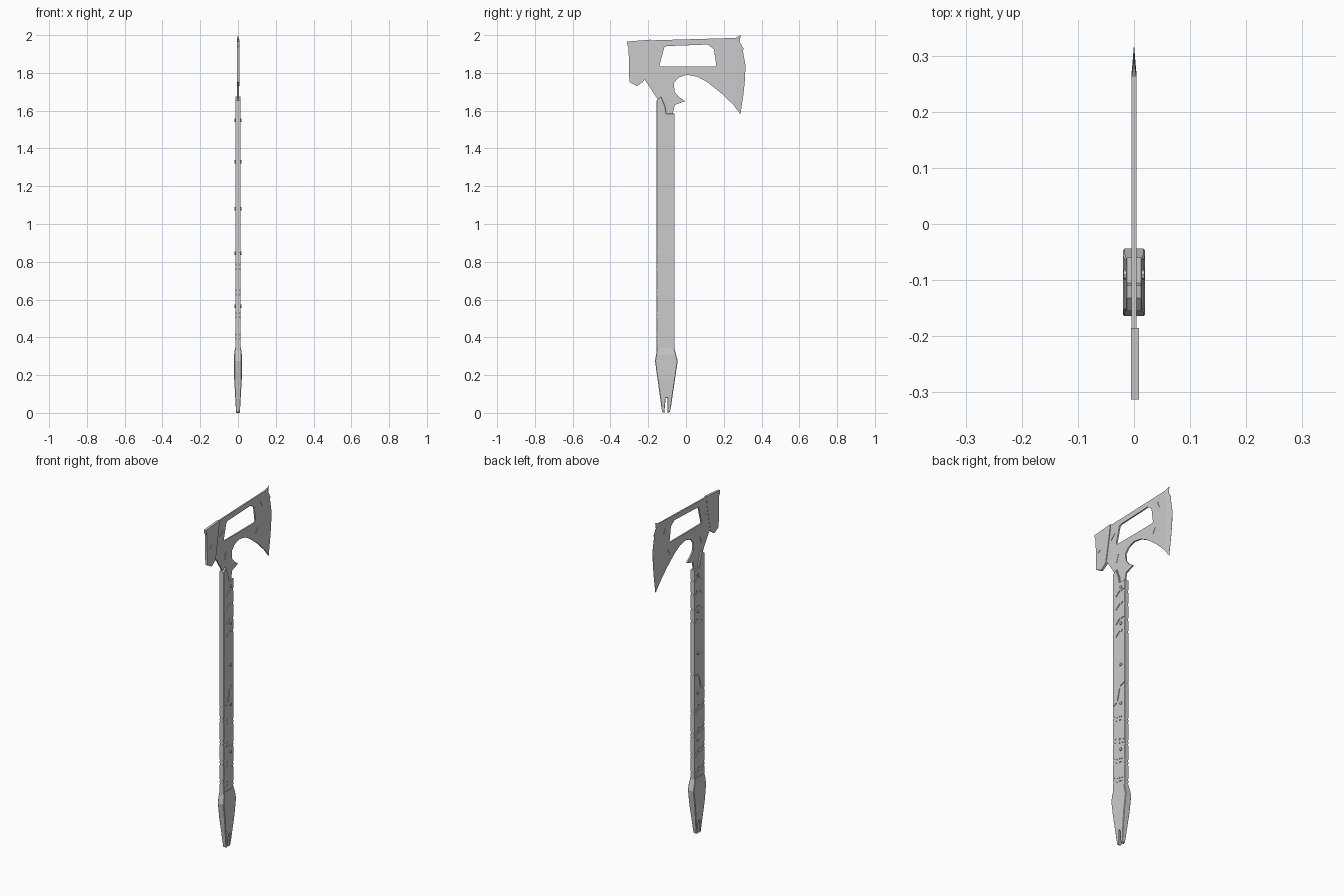
import bpy, bmesh, math
from mathutils import Vector, Matrix

cube = bpy.data.objects.get("Cube")
if cube:
    bpy.data.objects.remove(cube, do_unlink=True)

steel = bpy.data.materials.new("grey_steel")
GREY = (0.6, 0.6, 0.6, 1)
steel.diffuse_color = GREY
steel.use_nodes = True
steel.node_tree.nodes["Principled BSDF"].inputs["Base Color"].default_value = GREY


def finish(bm, name):
    bmesh.ops.recalc_face_normals(bm, faces=bm.faces)
    mesh = bpy.data.meshes.new(name)
    bm.to_mesh(mesh)
    bm.free()
    mesh.materials.append(steel)
    ob = bpy.data.objects.new(name, mesh)
    bpy.context.collection.objects.link(ob)
    return ob


def plate(loops, x0, x1, chamfer=0):
    """Solid plate from outlines in (y, z); extra loops are holes."""
    bm = bmesh.new()
    for loop in loops:
        vs = [bm.verts.new((x0 + chamfer, y, z)) for y, z in loop]
        for a, b in zip(vs, vs[1:] + vs[:1]):
            bm.edges.new((a, b))
    bmesh.ops.triangle_fill(bm, edges=bm.edges[:], use_beauty=True)
    geo = bmesh.ops.extrude_face_region(bm, geom=bm.faces[:])["geom"]
    top = [v for v in geo if isinstance(v, bmesh.types.BMVert)]
    bmesh.ops.translate(bm, verts=top, vec=(x1 - x0 - 2 * chamfer, 0, 0))
    bmesh.ops.recalc_face_normals(bm, faces=bm.faces)
    if chamfer:
        for s in (-1, 1):
            caps = [f for f in bm.faces if f.normal.x * s > 0.99]
            bmesh.ops.inset_region(bm, faces=caps, thickness=chamfer, depth=chamfer)
    return bm


def carve(ob, strokes, surface, depth):
    """Cut shallow slots into both sides; stroke = (y0, z0, y1, z1, width)."""
    bm = bmesh.new()
    for y0, z0, y1, z1, w in strokes:
        a, b = Vector((0, y0, z0)), Vector((0, y1, z1))
        for s in (-1, 1):
            m = (Matrix.Translation((a + b) / 2 + Vector((s * surface, 0, 0)))
                 @ Matrix.Rotation(math.atan2(z1 - z0, y1 - y0), 4, 'X')
                 @ Matrix.Diagonal((2 * depth, (b - a).length, w, 1)))
            bmesh.ops.create_cube(bm, size=1, matrix=m)
    cutter = finish(bm, "slot_cutter")
    mod = ob.modifiers.new("slots", 'BOOLEAN')
    mod.operation, mod.solver, mod.object = 'DIFFERENCE', 'EXACT', cutter
    bpy.context.view_layer.objects.active = ob
    bpy.ops.object.modifier_apply(modifier=mod.name)
    bpy.data.objects.remove(cutter, do_unlink=True)


# Axe head: flat plate with a window, hook and tang
HEAD = 0.0042
inner = [(0.262, 1.985), (0.262, 1.96), (0.266, 1.93), (0.268, 1.91),
         (0.27, 1.84), (0.266, 1.76), (0.262, 1.70), (0.25, 1.632)]
edge = [(0.29, 2.0), (0.284, 1.965), (0.304, 1.93), (0.302, 1.91),
        (0.315, 1.84), (0.312, 1.76), (0.303, 1.68), (0.288, 1.58)]
hook = [(0.19, 1.69), (0.115, 1.75), (0.06, 1.78), (0.005, 1.79), (-0.04, 1.775),
        (-0.065, 1.745), (-0.06, 1.70), (-0.04, 1.675), (-0.005, 1.65),
        (-0.06, 1.63), (-0.075, 1.56), (-0.14, 1.56)]
back = [(-0.15, 1.66), (-0.215, 1.76), (-0.25, 1.80), (-0.25, 1.95), (-0.19, 1.972)]
window = [(-0.115, 1.935), (-0.10, 1.942), (0.115, 1.95), (0.148, 1.925),
          (0.16, 1.842), (0.152, 1.833), (-0.135, 1.833), (-0.14, 1.842)]
head = finish(plate([inner + hook + back, window], -HEAD, HEAD), "axe_head")
carve(head, [(-0.18, 1.875, -0.15, 1.905, 0.008), (-0.135, 1.72, -0.122, 1.765, 0.007),
             (0.2, 1.94, 0.22, 1.905, 0.008), (0.16, 1.765, 0.18, 1.795, 0.006)],
      HEAD, 0.002)

# Sharpened cutting edge tapering to a thin line
bm = bmesh.new()
rows = [[bm.verts.new((x, y, z)) for x, (y, z) in
         ((-HEAD, i), (-0.0004, e), (0.0004, e), (HEAD, i))]
        for i, e in zip(inner, edge)]
for a, b in zip(rows, rows[1:]):
    for k in range(4):
        bm.faces.new((a[k], a[k - 1], b[k - 1], b[k]))
bm.faces.new(rows[0])
bm.faces.new(rows[-1])
finish(bm, "cutting_edge")

# Hammer poll, slightly thicker on the left side
poll = [(-0.313, 1.966), (-0.185, 1.976), (-0.19, 1.93), (-0.222, 1.757),
        (-0.26, 1.73), (-0.30, 1.752), (-0.304, 1.935), (-0.31, 1.945)]
poll_ob = finish(plate([poll], -0.0055, 0.0085), "hammer_poll")
carve(poll_ob, [(-0.28, 1.845, -0.262, 1.855, 0.007)], 0.0075, 0.002)

# Handle with a raised tongue over the tang
GRIP = 0.0145
grip = [(-0.155, 0.30), (-0.06, 0.30), (-0.06, 1.585), (-0.105, 1.585),
        (-0.11, 1.62), (-0.132, 1.675), (-0.155, 1.655)]
handle = finish(plate([grip], -GRIP, GRIP, 0.002), "handle")
strokes = []
for z in (0.41, 0.525, 0.645, 0.78):        # double wrap grooves
    for dz in (0, -0.022):
        strokes += [(-0.165, z + dz + 0.01, -0.12, z + dz - 0.015, 0.009),
                    (-0.102, z + dz - 0.012, -0.05, z + dz - 0.04, 0.009)]
for z in (1.52, 1.44, 1.35, 1.275):         # upper grip nicks
    strokes += [(-0.13, z - 0.012, -0.098, z + 0.012, 0.006),
                (-0.085, z + 0.012, -0.05, z - 0.006, 0.014)]
# Seam between the two grip scales
strokes += [(-0.165, 0.845, -0.125, 0.86, 0.006), (-0.117, 0.87, -0.1, 0.94, 0.006),
            (-0.095, 0.952, -0.05, 0.965, 0.006)]
carve(handle, strokes, GRIP, 0.004)

# Rivets through the handle
for n, z in enumerate((1.55, 1.33, 1.08, 0.845, 0.565)):
    bm = bmesh.new()
    bmesh.ops.create_cone(bm, cap_ends=True, segments=8, radius1=0.009, radius2=0.009,
                          depth=0.038, matrix=Matrix.Translation((0, -0.09, z))
                          @ Matrix.Rotation(math.pi / 2, 4, 'Y'))
    finish(bm, f"rivet_{n + 1}")

# Forked pommel, thickest at its shoulders
fork = [(-0.152, 0.345), (-0.164, 0.275), (-0.13, 0.03), (-0.126, 0.004), (-0.115, 0),
        (-0.107, 0.08), (-0.098, 0.08), (-0.097, 0), (-0.086, 0.006), (-0.08, 0.03),
        (-0.044, 0.275), (-0.062, 0.345)]
bm = plate([fork], -0.02, 0.02, 0.003)
for z in (0.31, 0.275, 0.18):
    bmesh.ops.bisect_plane(bm, geom=bm.verts[:] + bm.edges[:] + bm.faces[:],
                           plane_co=(0, 0, z), plane_no=(0, 0, 1))
for v in bm.verts:
    z = v.co.z
    v.co.x *= 0.5 + 0.5 * min(1, z / 0.18) if z < 0.18 else 1 - max(0, z - 0.31) * 6
finish(bm, "pommel")
